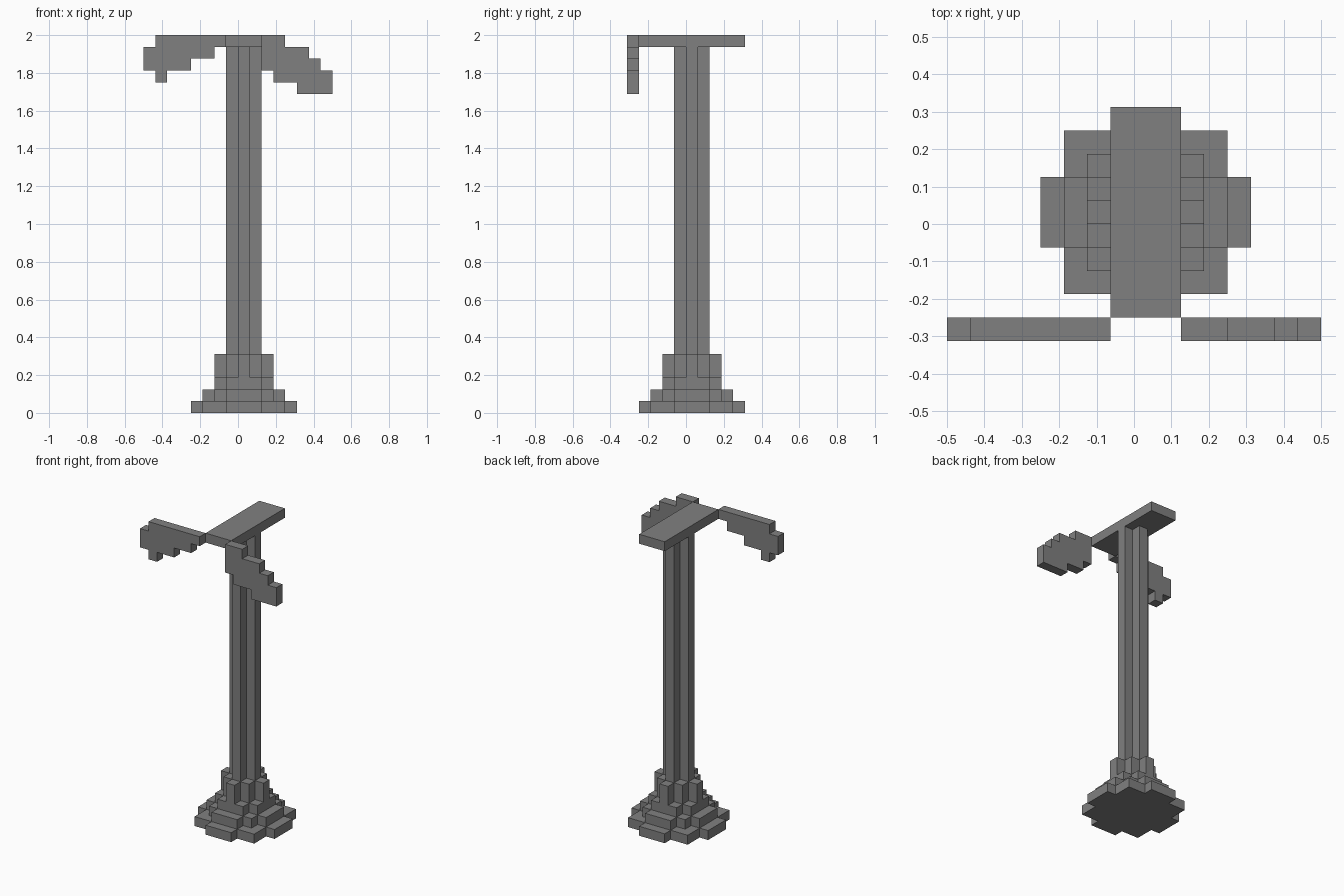
import bpy
import bmesh
from mathutils import Vector

U = 1 / 16  # one block

cube = bpy.data.objects.get("Cube")
if cube:
    bpy.data.objects.remove(cube, do_unlink=True)

grey = bpy.data.materials.new("stone_grey")
grey.use_nodes = True
colour = (0.216, 0.216, 0.216, 1)
grey.diffuse_color = colour
grey.node_tree.nodes["Principled BSDF"].inputs["Base Color"].default_value = colour


def extrude(name, outline, direction):
    """Extrude a flat outline, given in blocks, into a solid part."""
    bm = bmesh.new()
    face = bm.faces.new([bm.verts.new(Vector(p) * U) for p in outline])
    result = bmesh.ops.extrude_face_region(bm, geom=[face], use_keep_orig=True)
    moved = [v for v in result["geom"] if isinstance(v, bmesh.types.BMVert)]
    bmesh.ops.translate(bm, verts=moved, vec=Vector(direction) * U)
    bmesh.ops.recalc_face_normals(bm, faces=bm.faces[:])
    mesh = bpy.data.meshes.new(name)
    bm.to_mesh(mesh)
    bm.free()
    mesh.materials.append(grey)
    obj = bpy.data.objects.new(name, mesh)
    bpy.context.collection.objects.link(obj)
    return obj


def stepped_layer(name, quarter, bottom, top):
    """Turn a stepped quarter outline around the pillar axis and raise it."""
    outline = []
    for _ in range(4):
        outline += [(x + 0.5, y + 0.5, bottom) for x, y in quarter]
        quarter = [(-y, x) for x, y in quarter]
    extrude(name, outline, (0, 0, top - bottom))


def stepped_arm(name, start, columns):
    """Side-by-side block columns, each (bottom, top), as one thin slab."""
    upper, lower = [], []
    for i, (bottom, top) in enumerate(columns):
        for x in (start + i, start + i + 1):
            for edge, z in ((upper, top), (lower, bottom)):
                # Skip a corner that only continues a level run
                if len(edge) > 1 and edge[-1][2] == edge[-2][2] == z:
                    edge.pop()
                if not edge or edge[-1] != (x, -5, z):
                    edge.append((x, -5, z))
    extrude(name, upper + lower[::-1], (0, 1, 0))


# Stepped base
stepped_layer("base_plinth", [(4.5, 1.5), (3.5, 1.5), (3.5, 3.5), (1.5, 3.5), (1.5, 4.5)], 0, 1)
stepped_layer("base_step", [(3.5, 1.5), (2.5, 1.5), (2.5, 2.5), (1.5, 2.5), (1.5, 3.5)], 1, 2)
stepped_layer("base_upper_step", [(2.5, 1.5), (1.5, 1.5), (1.5, 2.5)], 2, 3)
stepped_layer("collar", [(2.5, 0.5), (1.5, 0.5), (1.5, 1.5), (0.5, 1.5), (0.5, 2.5)], 3, 5)

# Cross-shaped shaft
stepped_layer("shaft", [(1.5, 0.5), (0.5, 0.5), (0.5, 1.5)], 5, 31)

# Bar across the top, running front to back
extrude("top_bar", [(-1, -4, 31), (2, -4, 31), (2, 5, 31), (-1, 5, 31)], (0, 0, 1))

# Drooping arms at the front
stepped_arm("right_arm", -8, [(29, 31), (28, 32), (29, 32), (29, 32),
                              (30, 32), (30, 32), (31, 32)])
stepped_arm("left_arm", 2, [(29, 32), (28, 32), (28, 31), (27, 31), (27, 30), (27, 29)])
